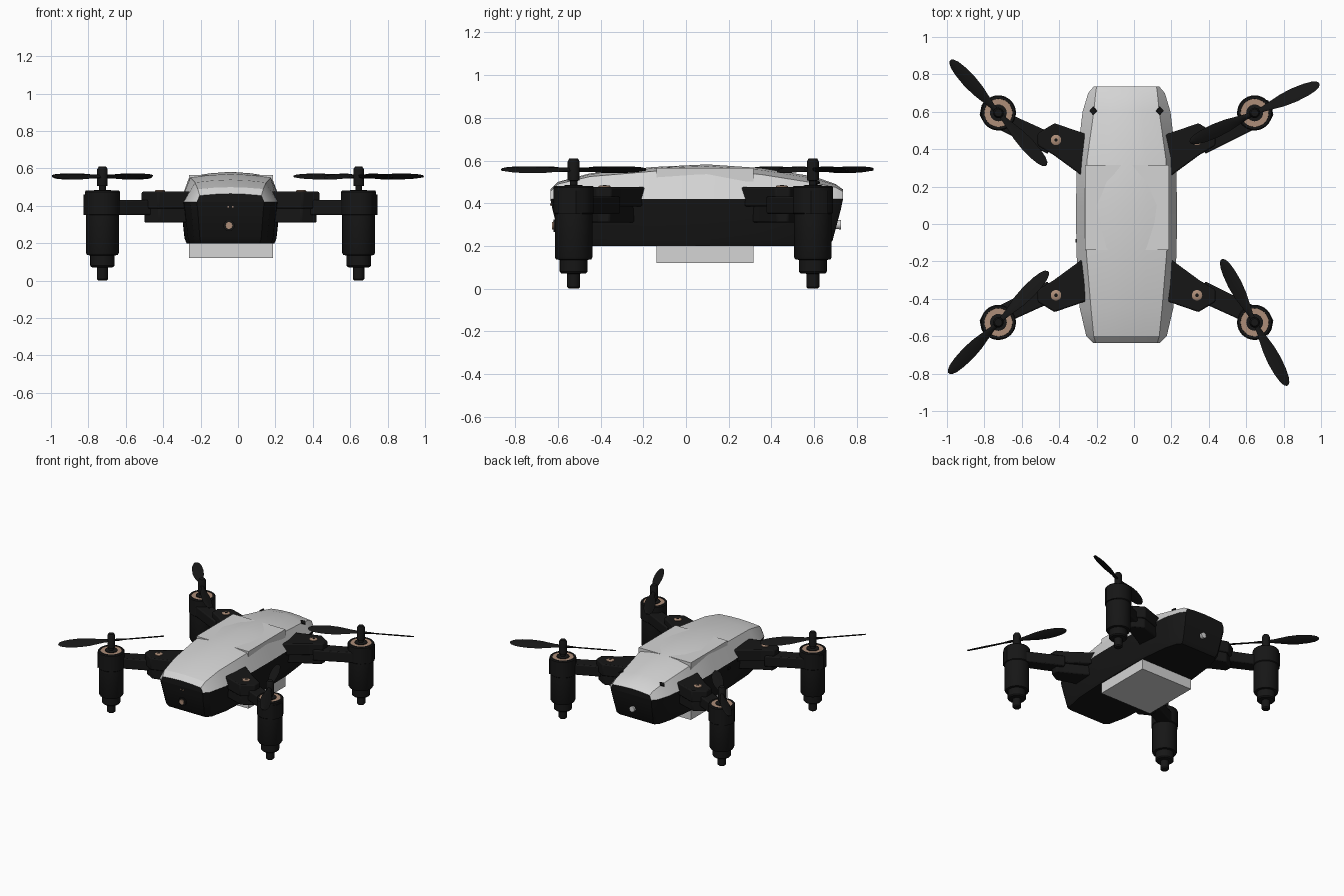
import bpy, bmesh, math
from mathutils import Vector, Matrix

cube = bpy.data.objects.get("Cube")
if cube:
    bpy.data.objects.remove(cube)

CX, CY = -0.04, 0.034      # centre of the airframe


def material(name, color):
    m = bpy.data.materials.new(name)
    m.use_nodes = True
    m.diffuse_color = (*color, 1)
    bsdf = m.node_tree.nodes["Principled BSDF"]
    bsdf.inputs["Base Color"].default_value = (*color, 1)
    bsdf.inputs["Roughness"].default_value = 0.6
    return m


black = material("matte black", (0.008, 0.008, 0.008))
pale = material("pale grey", (0.66, 0.66, 0.66))
tan = material("copper tan", (0.42, 0.27, 0.19))


def loft(name, rings, mats, angle=30, matrix=None):
    """Join equal-sized closed rings into a capped solid."""
    bm = bmesh.new()
    rows = [[bm.verts.new(p) for p in ring] for ring in rings]
    n = len(rows[0])
    for a, b in zip(rows, rows[1:]):
        for i in range(n):
            j = (i + 1) % n
            bm.faces.new((a[i], a[j], b[j], b[i]))
    caps = [bm.faces.new(rows[0]), bm.faces.new(rows[-1])]
    for f in bm.faces:
        f.smooth = True
    for f in caps:
        f.material_index = len(mats) - 1
    if matrix:
        bm.transform(matrix)
    bmesh.ops.recalc_face_normals(bm, faces=bm.faces)
    mesh = bpy.data.meshes.new(name)
    bm.to_mesh(mesh)
    bm.free()
    for m in mats:
        mesh.materials.append(m)
    mesh.set_sharp_from_angle(angle=math.radians(angle))
    obj = bpy.data.objects.new(name, mesh)
    bpy.context.collection.objects.link(obj)
    return obj


def lathe(name, profile, mat, center, sides=32, matrix=None):
    """Turned part from (radius, height) pairs."""
    rings = [[(r * math.cos(math.tau * i / sides), r * math.sin(math.tau * i / sides), z)
              for i in range(sides)] for r, z in profile]
    move = Matrix.Translation(center)
    return loft(name, rings, [mat], 35, move @ matrix if matrix else move)


def prism(name, points, z0, z1, mat, bevel=0.0):
    obj = loft(name, [[(x, y, z) for x, y in points] for z in (z0, z1)], [mat])
    if bevel:
        b = obj.modifiers.new("Bevel", "BEVEL")
        b.width, b.segments = bevel, 2
    return obj


def box(name, lo, hi, mat, bevel=0.0):
    pts = [(lo[0], lo[1]), (hi[0], lo[1]), (hi[0], hi[1]), (lo[0], hi[1])]
    return prism(name, pts, lo[2], hi[2], mat, bevel)


# Body sections: y, rim half width, shoulder half width, shoulder z, ridge z
sections = [
    (-0.635, 0.18, 0.165, 0.455, 0.465),
    (-0.60, 0.215, 0.175, 0.49, 0.50),
    (-0.45, 0.25, 0.19, 0.525, 0.54),
    (-0.15, 0.268, 0.215, 0.55, 0.57),
    (0.10, 0.27, 0.22, 0.555, 0.582),
    (0.35, 0.265, 0.21, 0.535, 0.565),
    (0.60, 0.235, 0.175, 0.495, 0.525),
    (0.70, 0.205, 0.165, 0.475, 0.49),
    (0.735, 0.175, 0.16, 0.455, 0.465),
]
RIM = 0.42

# Upper shell, with dark end caps
shell_rings = []
for y, w, s, zs, zp in sections:
    zm = zs + (zp - zs) * 0.7
    half = [(w, RIM), (s, zs), (s * 0.5, zm)]
    ring = half + [(0, zp)] + [(-x, z) for x, z in reversed(half)]
    shell_rings.append([(CX + x, y, z) for x, z in ring])
loft("upper_shell", shell_rings, [pale, black], 28)

# Lower hull, tapering towards a flat belly
hull_rings = []
for z, kx, ky in ((0.20, 0.87, 0.90), (0.225, 0.91, 0.93), (0.37, 0.97, 0.985), (RIM, 1, 1)):
    side = [(kx * w, CY + ky * (y - CY)) for y, w, *_ in sections]
    ring = side + [(-x, y) for x, y in reversed(side)]
    hull_rings.append([(CX + x, y, z) for x, y in ring])
loft("lower_hull", hull_rings, [black], 28)

# Battery block passing through the body
box("battery", (-0.263, -0.138, 0.12), (0.187, 0.316, 0.565), pale)

# Camera, sensor dots, tail light and side button
face_front = Matrix.Rotation(math.pi / 2, 4, "X")
lathe("camera_ring", [(0.03, -0.02), (0.03, 0.006)], black, (CX - 0.008, -0.615, 0.295), 24, face_front)
lathe("camera_lens", [(0.022, -0.02), (0.018, 0.012)], tan, (CX - 0.008, -0.615, 0.295), 24, face_front)
for dx in (-0.012, 0.012):
    lathe("sensor_dot", [(0.005, -0.01), (0.005, 0.004)], tan, (CX + dx, -0.632, 0.395), 10, face_front)
lathe("tail_light", [(0.022, -0.02), (0.02, 0.02)], pale, (CX, 0.705, 0.30), 24, face_front)
box("side_button", (-0.312, -0.1, 0.37), (-0.28, -0.08, 0.39), black)

# Diamond marks on the rear shoulders
for sx in (-1, 1):
    lathe("shoulder_mark", [(0.022, -0.004), (0.022, 0.004)], black,
          (CX + sx * 0.178, 0.605, 0.497), 4, Matrix.Rotation(sx * 0.5, 4, "Y"))

motor_profile = [(0.022, 0.0), (0.03, 0.008), (0.03, 0.07), (0.058, 0.072), (0.065, 0.08),
                 (0.065, 0.135), (0.082, 0.137), (0.088, 0.148), (0.088, 0.35), (0.094, 0.355),
                 (0.094, 0.475), (0.088, 0.482), (0.076, 0.482), (0.074, 0.47)]
shaft_profile = [(0.045, 0.47), (0.045, 0.484), (0.018, 0.486), (0.018, 0.505), (0.028, 0.507),
                 (0.028, 0.595), (0.02, 0.61)]
hinge = [(0.2, 0.2), (0.24, 0.225), (0.39, 0.335), (0.475, 0.385), (0.475, 0.45),
         (0.385, 0.505), (0.24, 0.455), (0.2, 0.44)]
hinge_low = [(0.2, 0.25), (0.37, 0.345), (0.46, 0.39), (0.46, 0.445), (0.38, 0.49), (0.2, 0.43)]
arm = [(0.42, 0.34), (0.49, 0.375), (0.68, 0.47), (0.66, 0.57), (0.45, 0.475), (0.40, 0.45)]

# Blade stations: distance from hub, half chord
blade = [(0.0, 0.014), (0.05, 0.016), (0.1, 0.025), (0.16, 0.036), (0.23, 0.041),
         (0.3, 0.037), (0.345, 0.029), (0.37, 0.018), (0.38, 0.006)]


def propeller(center, angle):
    for turn in (0, math.pi):
        rings = []
        for r, c in blade:
            t = 0.004 if r > 0.06 else 0.008
            rings.append([(r, c, 0), (r, c * 0.3, t), (r, -c * 0.6, t),
                          (r, -c, 0), (r, -c * 0.5, -t), (r, c * 0.4, -t)])
        place = (Matrix.Translation(center) @ Matrix.Rotation(angle + turn, 4, "Z")
                 @ Matrix.Rotation(math.radians(-23), 4, "X"))
        loft("propeller_blade", rings, [black], 50, place)


# Four folding arms with motors; one propeller heading each
for sx, sy, heading in ((1, 1, 24.4), (-1, 1, 132.4), (-1, -1, 45.7), (1, -1, -62.5)):
    def at(points):
        return [(CX + sx * x, CY + sy * y) for x, y in points]

    name = ("rear" if sy > 0 else "front") + ("_left" if sx > 0 else "_right")
    mx, my = at([(0.685, 0.56)])[0]
    prism(name + "_hinge_top", at(hinge), 0.385, 0.476, black, 0.008)
    prism(name + "_hinge_base", at(hinge_low), 0.31, 0.39, black, 0.008)
    prism(name + "_arm", at(arm), 0.35, 0.432, black, 0.008)
    screw = at([(0.377, 0.415)])[0]
    lathe(name + "_screw", [(0.028, 0.47), (0.028, 0.48), (0.022, 0.484)], tan, (*screw, 0), 20)
    lathe(name + "_screw_slot", [(0.01, 0.48), (0.01, 0.486)], black, (*screw, 0), 6)

    # Motor pod, clip on its outer side, copper winding ring and shaft
    lathe(name + "_motor", motor_profile, black, (mx, my, 0))
    clip = at([(0.74, 0.575), (0.755, 0.63), (0.775, 0.60), (0.785, 0.55), (0.77, 0.52)])
    prism(name + "_motor_clip", clip, 0.35, 0.46, black)
    lathe(name + "_winding", [(0.075, 0.46), (0.075, 0.479)], tan, (mx, my, 0))
    lathe(name + "_shaft", shaft_profile, black, (mx, my, 0), 24)
    propeller((mx, my, 0.557), math.radians(heading))
